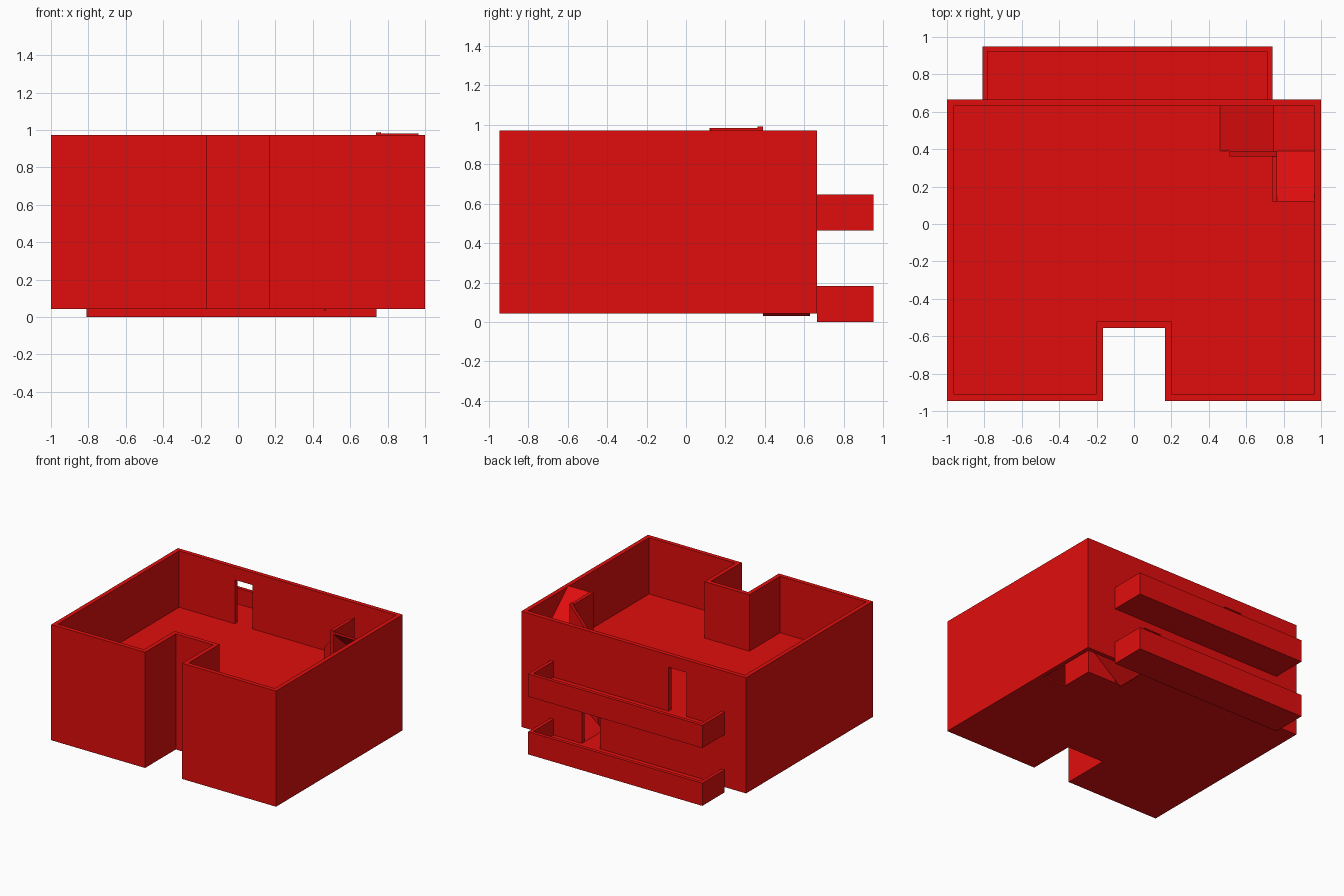
import bpy
import bmesh

if "Cube" in bpy.data.objects:
    bpy.data.objects.remove(bpy.data.objects["Cube"], do_unlink=True)

red = bpy.data.materials.new("red_plaster")
red.use_nodes = True
red.diffuse_color = (0.75, 0.004, 0.004, 1)
red.node_tree.nodes["Principled BSDF"].inputs["Base Color"].default_value = (0.75, 0.004, 0.004, 1)

WALL = 0.035
BOTTOM, STOREY = 0.042, 0.465
TOP = BOTTOM + 2 * STOREY
SLAB = 0.012


def finish(name, bm):
    bmesh.ops.recalc_face_normals(bm, faces=bm.faces)
    mesh = bpy.data.meshes.new(name)
    bm.to_mesh(mesh)
    bm.free()
    mesh.materials.append(red)
    obj = bpy.data.objects.new(name, mesh)
    bpy.context.collection.objects.link(obj)
    return obj


def prism(name, profile, axis, low, high):
    """Extrude a 2D profile along an axis; the profile uses the other two axes in order."""
    bm = bmesh.new()

    def ring(level):
        points = []
        for point in profile:
            co = list(point)
            co.insert(axis, level)
            points.append(bm.verts.new(co))
        return points

    a, b = ring(low), ring(high)
    bm.faces.new(a)
    bm.faces.new(b)
    for i in range(len(a)):
        j = (i + 1) % len(a)
        bm.faces.new((a[i], a[j], b[j], b[i]))
    return finish(name, bm)


def box(name, x0, x1, y0, y1, z0, z1):
    return prism(name, [(x0, y0), (x1, y0), (x1, y1), (x0, y1)], 2, z0, z1)


def cut(target, cutter):
    """Subtract the cutter from the target and discard it."""
    mod = target.modifiers.new("cut", "BOOLEAN")
    mod.operation = "DIFFERENCE"
    mod.solver = "EXACT"
    mod.object = cutter
    cutter.hide_render = True
    bpy.ops.object.select_all(action="DESELECT")
    bpy.context.view_layer.objects.active = target
    target.select_set(True)
    bpy.ops.object.modifier_apply(modifier=mod.name)
    bpy.data.objects.remove(cutter, do_unlink=True)


def outline(inset):
    """House plan with the entrance recess, shrunk inwards by the inset."""
    x, front, back = 1 - inset, -0.945 + inset, 0.665 - inset
    nx, ny = 0.165 + inset, -0.555 + inset
    return [(-x, front), (-nx, front), (-nx, ny), (nx, ny),
            (nx, front), (x, front), (x, back), (-x, back)]


# Outer walls
walls = prism("outer_walls", outline(0), 2, BOTTOM, TOP)
cut(walls, prism("room_cutter", outline(WALL), 2, BOTTOM - 0.1, TOP + 0.1))

# Stairwell plan
SX0, SX1, SX2 = 0.46, 0.745, 0.965
SY0, SY1, SY2 = 0.12, 0.39, 0.63

for level, door_x in (("lower", 0.30), ("upper", -0.47)):
    base = BOTTOM + (STOREY if level == "upper" else 0)
    mid, top = base + STOREY / 2, base + STOREY + 0.008

    # Balcony doorway
    cut(walls, box("door_cutter", door_x, door_x + 0.16, 0.55, 0.75,
                   base + SLAB, base + 0.365))

    # Floor with an L-shaped stairwell opening
    floor = prism(level + "_floor", outline(WALL), 2, base, base + SLAB)
    cut(floor, prism("stairwell_cutter",
                     [(SX0, SY1), (SX1, SY1), (SX1, SY0), (SX2 + 0.1, SY0),
                      (SX2 + 0.1, SY2 + 0.1), (SX0, SY2 + 0.1)],
                     2, base - 0.1, base + 0.1))

    # Two stair ramps joined by a corner landing
    t = 0.02
    prism(level + "_first_ramp",
          [(SX0, base + SLAB), (SX1, mid), (SX1, mid - t), (SX0, base - SLAB)],
          1, SY1, SY2)
    box(level + "_landing", SX1, SX2, SY1, SY2, mid - t, mid)
    prism(level + "_second_ramp",
          [(SY1, mid), (SY0, top), (SY0, top - t), (SY1, mid - t)],
          0, SX1, SX2)

    # Solid stair rails: one sloping, one level
    prism(level + "_sloping_rail",
          [(0.51, base), (0.765, base), (0.765, top + 0.012), (0.51, base + 0.185)],
          1, SY1 - 0.028, SY1)
    box(level + "_level_rail", 0.737, 0.765, SY0, SY1 - 0.028, base, top + 0.005)

    # Balcony: slab and parapet on three sides
    z0, z1 = base - 0.042, base + 0.14
    x0, x1, y0, y1 = -0.81, 0.74, 0.665, 0.95
    p = 0.028
    balcony = box(level + "_balcony", x0, x1, y0, y1, z0, z1)
    cut(balcony, box("balcony_cutter", x0 + p, x1 - p, y0 - 0.1, y1 - p,
                     base + SLAB, z1 + 0.1))
